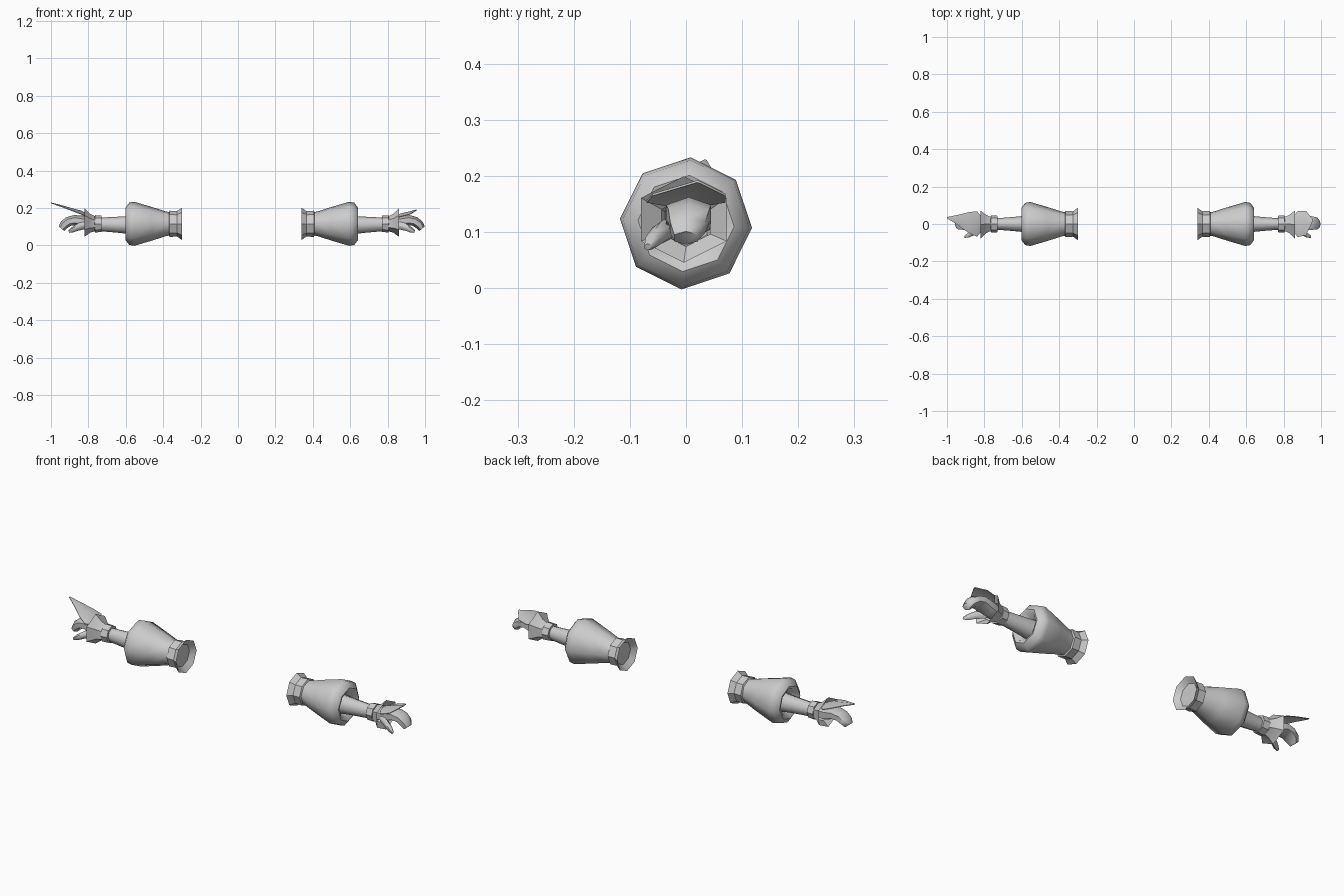
import bpy, bmesh, math
from mathutils import Vector

cube = bpy.data.objects.get("Cube")
if cube:
    bpy.data.objects.remove(cube, do_unlink=True)

grey = bpy.data.materials.new("plain grey")
grey.use_nodes = True
colour = (0.6, 0.6, 0.6, 1)
grey.diffuse_color = colour
grey.node_tree.nodes["Principled BSDF"].inputs["Base Color"].default_value = colour


def finish(name, bm, side, angle=50, recalc=False):
    """Place a part on the left (+1) or mirrored onto the right (-1) arm."""
    if recalc:
        bmesh.ops.recalc_face_normals(bm, faces=bm.faces)
    if side < 0:
        for v in bm.verts:
            v.co.x = 0.04 - v.co.x
        bmesh.ops.reverse_faces(bm, faces=bm.faces)
    mesh = bpy.data.meshes.new(name)
    bm.to_mesh(mesh)
    bm.free()
    mesh.materials.append(grey)
    ob = bpy.data.objects.new(name, mesh)
    bpy.context.collection.objects.link(ob)
    bpy.ops.object.select_all(action='DESELECT')
    ob.select_set(True)
    bpy.context.view_layer.objects.active = ob
    bpy.ops.object.shade_smooth_by_angle(angle=math.radians(angle))


def loft(name, side, sections, sides=8, cap_start=False, cap_end=False, turn=0, angle=50):
    """Skin rings along x; each is (x, y radius, z radius, y centre, z centre, lean)."""
    bm = bmesh.new()
    rings = []
    for x, ry, rz, cy, cz, lean in sections:
        ring = []
        for i in range(sides):
            a = math.radians(90 + turn) + math.tau * i / sides
            h = rz * math.sin(a)
            ring.append(bm.verts.new((x + lean * h, cy + ry * math.cos(a), cz + h)))
        rings.append(ring)
    for r, s in zip(rings, rings[1:]):
        for i in range(sides):
            j = (i + 1) % sides
            bm.faces.new((r[i], r[j], s[j], s[i]))
    if cap_start:
        bm.faces.new(rings[0][::-1])
    if cap_end:
        bm.faces.new(rings[-1])
    finish(name, bm, side, angle, recalc=cap_start and cap_end)


def turned(profile, cz=0.115):
    return [(x, r, r, 0, cz, 0) for x, r in profile]


def plate(name, side, rows):
    """Thin folded leaf; each row is (x, y centre, half width, ridge z, edge z)."""
    bm = bmesh.new()
    grid = [[bm.verts.new((x, cy + k * w, e if k else z)) for k in (-1, 0, 1)]
            for x, cy, w, z, e in rows]
    for a, b in zip(grid, grid[1:]):
        for k in (0, 1):
            bm.faces.new((a[k], b[k], b[k + 1], a[k + 1]))
    geo = bmesh.ops.extrude_face_region(bm, geom=bm.faces[:])
    for v in geo["geom"]:
        if isinstance(v, bmesh.types.BMVert):
            v.co += Vector((0, 0, 0.004))
    finish(name, bm, side, 40, recalc=True)


for side, label in ((1, "left"), (-1, "right")):
    # Shoulder end: flared collar, band and inner disc
    loft(label + "_collar", side,
         turned([(0.362, 0.058), (0.34, 0.086), (0.366, 0.068), (0.405, 0.07), (0.412, 0.058)]),
         cap_start=True, angle=30)
    # Puffed sleeve, with a recess where the forearm enters
    loft(label + "_sleeve", side,
         turned([(0.405, 0.062), (0.425, 0.066), (0.50, 0.09), (0.595, 0.118), (0.622, 0.113),
                 (0.642, 0.086), (0.638, 0.072), (0.60, 0.045)]), turn=-4, angle=55)
    # Forearm and wrist band
    loft(label + "_forearm", side,
         [(0.60, 0.046, 0.05, 0, 0.108, 0), (0.68, 0.038, 0.043, 0, 0.11, 0),
          (0.78, 0.03, 0.036, 0, 0.112, 0)], angle=60)
    loft(label + "_wrist_band", side,
         turned([(0.77, 0.032), (0.77, 0.044), (0.805, 0.046), (0.807, 0.034)]), angle=40)
    # Six-sided glove cuff, open towards the hand
    loft(label + "_glove_cuff", side,
         [(0.803, 0.042, 0.04, 0, 0.115, 0), (0.83, 0.056, 0.05, 0, 0.118, 0),
          (0.862, 0.088, 0.077, -0.004, 0.122, 0), (0.835, 0.05, 0.044, 0, 0.118, 0)],
         sides=6, angle=35)
    # Mitten of curled fingers
    loft(label + "_hand", side,
         [(0.815, 0.034, 0.034, 0, 0.115, 0), (0.865, 0.046, 0.036, 0.003, 0.122, 0),
          (0.91, 0.046, 0.028, 0.005, 0.134, 0.2), (0.945, 0.042, 0.023, 0.005, 0.128, 0.5),
          (0.972, 0.036, 0.019, 0.003, 0.108, 0.8), (0.984, 0.024, 0.012, 0, 0.089, 1.2)],
         sides=6, cap_start=True, cap_end=True, angle=60)
    # Thumb
    loft(label + "_thumb", side,
         [(0.85, 0.016, 0.022, -0.025, 0.11, 0), (0.895, 0.017, 0.02, -0.045, 0.098, 0),
          (0.925, 0.014, 0.014, -0.06, 0.083, 0.3), (0.944, 0.007, 0.006, -0.068, 0.073, 0.5)],
         sides=6, cap_start=True, cap_end=True, angle=60)

# Back-of-hand plates: short on the left, long and swept up on the right
plate("left_hand_plate", 1,
      [(0.845, 0, 0.03, 0.158, 0.145), (0.875, 0, 0.07, 0.168, 0.152),
       (0.92, 0.005, 0.065, 0.178, 0.164), (0.955, 0.02, 0.006, 0.188, 0.186)])
plate("right_hand_plate", -1,
      [(0.845, 0, 0.03, 0.165, 0.15), (0.88, 0, 0.068, 0.182, 0.165),
       (0.925, 0.008, 0.055, 0.194, 0.182), (0.985, 0.022, 0.026, 0.211, 0.205),
       (1.04, 0.034, 0.003, 0.225, 0.224)])
